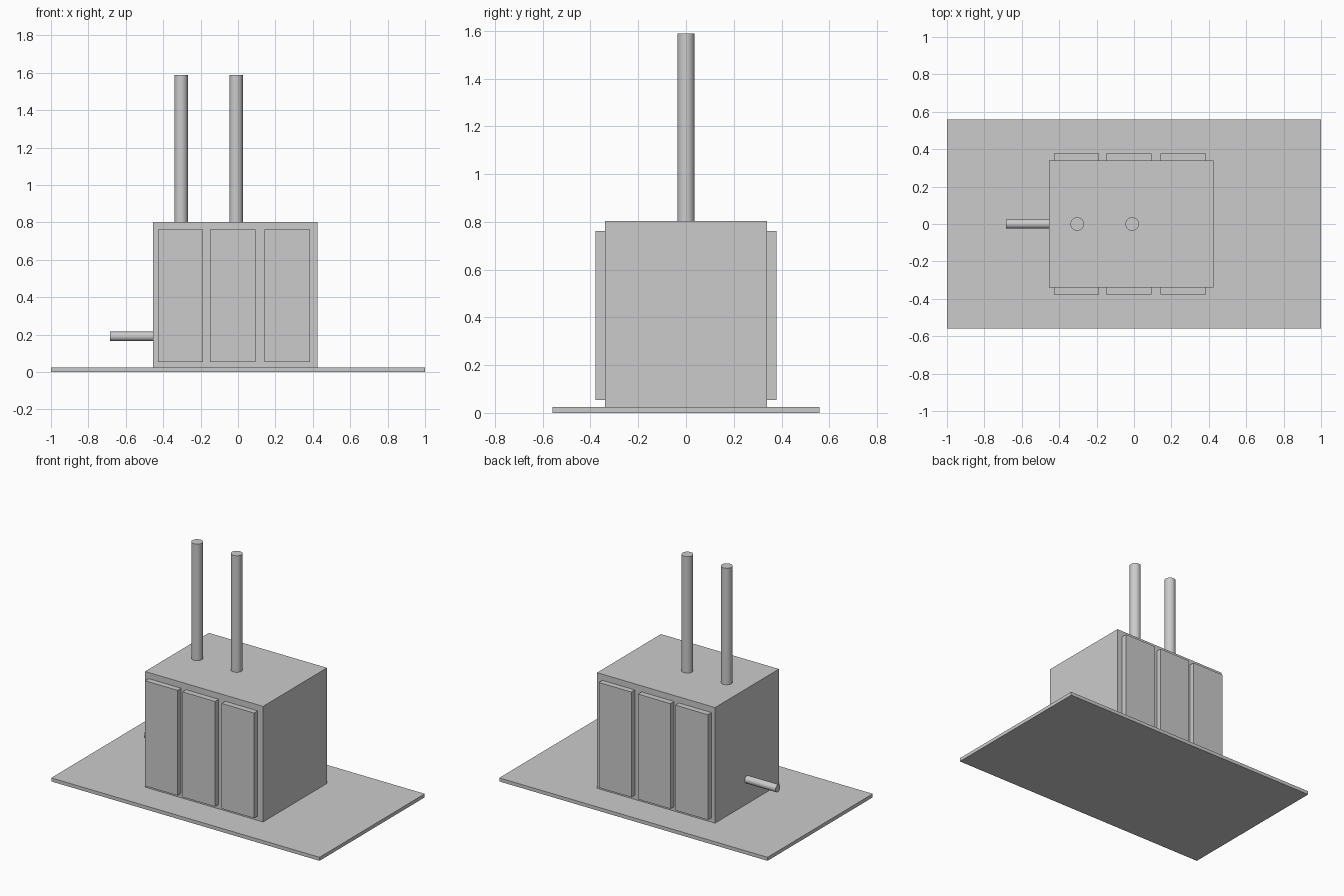
import bpy, math

if "Cube" in bpy.data.objects:
    bpy.data.objects.remove(bpy.data.objects["Cube"])


def box(name, x0, x1, y0, y1, z0, z1):
    bpy.ops.mesh.primitive_cube_add(size=1, location=((x0 + x1) / 2, (y0 + y1) / 2, (z0 + z1) / 2))
    ob = bpy.context.object
    ob.name = name
    ob.scale = (x1 - x0, y1 - y0, z1 - z0)
    bpy.ops.object.transform_apply(location=False, rotation=False, scale=True)
    return ob


def rod(name, radius, length, centre, rotation=(0, 0, 0)):
    bpy.ops.mesh.primitive_cylinder_add(vertices=32, radius=radius, depth=length,
                                        location=centre, rotation=rotation)
    ob = bpy.context.object
    ob.name = name
    bpy.ops.object.shade_smooth_by_angle(angle=math.radians(30))
    return ob


# Ground plate and main housing
box("base_plate", -1, 1, -0.56, 0.56, 0, 0.024)
box("housing", -0.455, 0.425, -0.34, 0.34, 0.024, 0.803)

# Three raised panels on the front and on the back
for side, y0, y1 in (("front", -0.378, -0.34), ("back", 0.34, 0.378)):
    for i, x in enumerate((-0.307, -0.028, 0.264)):
        box(f"{side}_panel_{i + 1}", x - 0.121, x + 0.121, y0, y1, 0.053, 0.762)

# Two tall stacks standing on the roof
for i, x in enumerate((-0.304, -0.01)):
    rod(f"stack_{i + 1}", 0.036, 0.785, (x, 0, 0.803 + 0.785 / 2))

# Short outlet pipe on the left side
rod("outlet_pipe", 0.025, 0.23, (-0.57, 0, 0.19), (0, math.pi / 2, 0))
